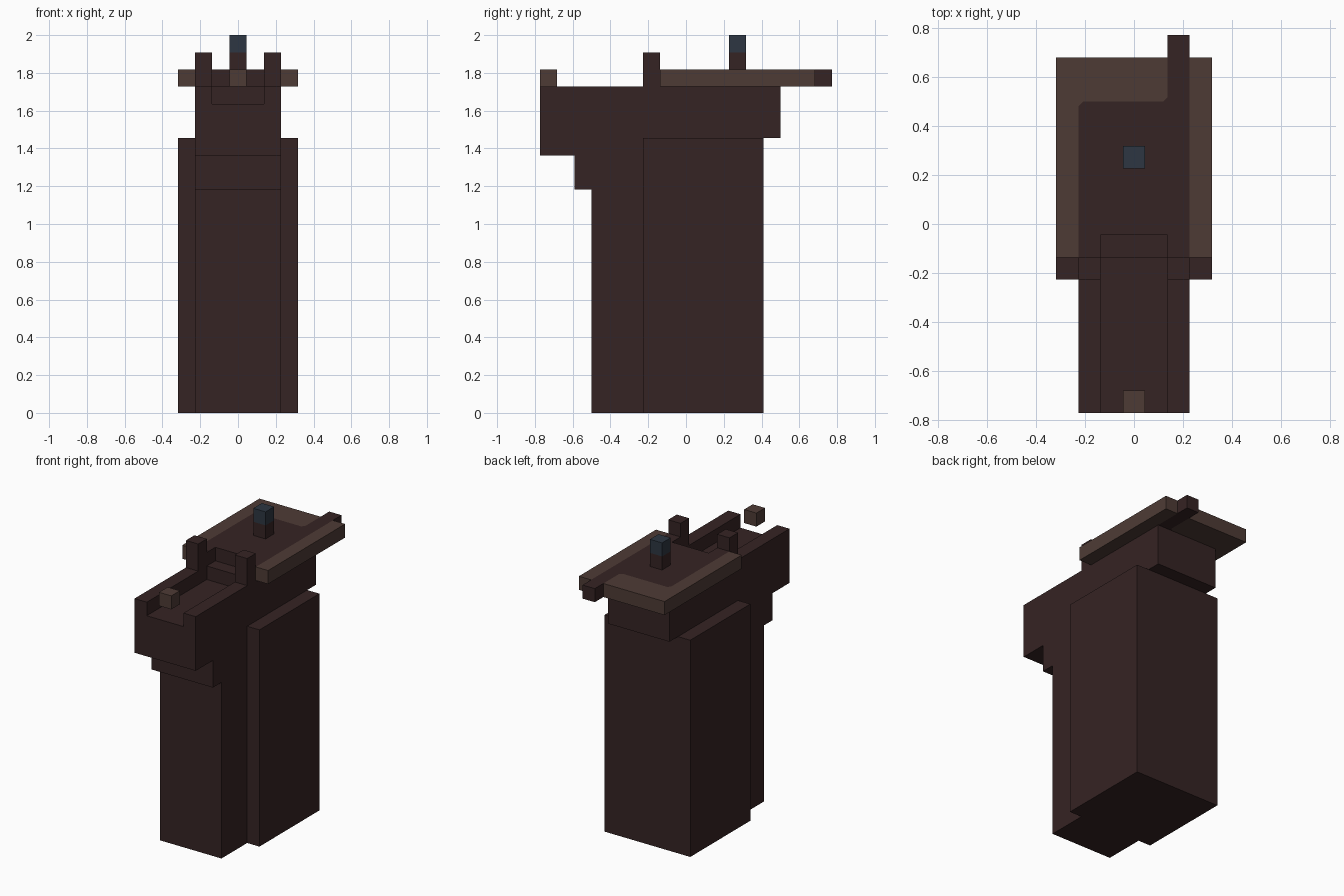
import bpy
import bmesh
from mathutils import Vector

old = bpy.data.objects.get("Cube")
if old:
    bpy.data.objects.remove(old, do_unlink=True)

U = 1 / 11  # one block unit


def material(name, rgb):
    mat = bpy.data.materials.new(name)
    mat.use_nodes = True
    mat.diffuse_color = (*rgb, 1)
    mat.node_tree.nodes["Principled BSDF"].inputs["Base Color"].default_value = (*rgb, 1)
    return mat


dark = material("dark brown", (0.036, 0.017, 0.017))
light = material("light brown", (0.076, 0.044, 0.036))
blue = material("slate blue", (0.026, 0.037, 0.054))


def prism(name, points, sweep, mat):
    """Sweep a closed outline (in block units) along a vector."""
    bm = bmesh.new()
    face = bm.faces.new([bm.verts.new(Vector(p) * U) for p in points])
    ext = bmesh.ops.extrude_face_region(bm, geom=[face], use_keep_orig=True)
    moved = [g for g in ext["geom"] if isinstance(g, bmesh.types.BMVert)]
    bmesh.ops.translate(bm, verts=moved, vec=Vector(sweep) * U)
    bmesh.ops.recalc_face_normals(bm, faces=bm.faces)
    mesh = bpy.data.meshes.new(name)
    bm.to_mesh(mesh)
    bm.free()
    mesh.materials.append(mat)
    obj = bpy.data.objects.new(name, mesh)
    bpy.context.collection.objects.link(obj)
    return obj


def slab(name, outline, z0, z1, mat):
    return prism(name, [(x, y, z0) for x, y in outline], (0, 0, z1 - z0), mat)


def box(name, x, y, z, mat):
    outline = [(x[0], y[0]), (x[1], y[0]), (x[1], y[1]), (x[0], y[1])]
    return slab(name, outline, z[0], z[1], mat)


# Stepped body, swept sideways from its side profile
side = [(-5.5, 0), (-2.5, 0), (-2.5, 16), (5.5, 16), (5.5, 19), (-8.5, 19),
        (-8.5, 15), (-6.5, 15), (-6.5, 13), (-5.5, 13)]
body = prism("body", [(-2.5, y, z) for y, z in side], (5, 0, 0), dark)

# Open channel along the top of the nose
cutter = box("channel_cutter", (-1.5, 1.5), (-9, -1.5), (18, 20), dark)
cutter.hide_render = True
cut = body.modifiers.new("channel", "BOOLEAN")
cut.operation = "DIFFERENCE"
cut.solver = "EXACT"
cut.object = cutter
bpy.context.view_layer.objects.active = body
bpy.ops.object.modifier_apply(modifier=cut.name)
bpy.data.objects.remove(cutter, do_unlink=True)

# Wide rear block
box("rear_block", (-3.5, 3.5), (-2.5, 4.5), (0, 16), dark)

# Top deck with front notch and rear tail
deck = [(-2.5, -1.5), (-1.5, -1.5), (-1.5, -0.5), (1.5, -0.5), (1.5, -1.5),
        (2.5, -1.5), (2.5, 8.5), (1.5, 8.5), (1.5, 5.7), (1.3, 5.5),
        (-2.3, 5.5), (-2.5, 5.3)]
slab("deck", deck, 19, 20, dark)

# Pale brim around the deck
brim = [(-3.5, -1.5), (-2.5, -1.5), (-2.5, 5.3), (-2.3, 5.5), (1.3, 5.5),
        (1.5, 5.7), (1.5, 7.5), (-3.5, 7.5)]
slab("brim_right_and_back", brim, 19, 20, light)
box("brim_left", (2.5, 3.5), (-1.5, 7.5), (19, 20), light)

# Pair of posts on the channel walls
for label, x in (("right", -2), ("left", 2)):
    box("post_" + label, (x - 0.5, x + 0.5), (-2.5, -1.5), (19, 21), dark)

# Rear peg with its coloured tip, and the floating front bead
box("peg", (-0.5, 0.5), (2.5, 3.5), (20, 21), dark)
box("peg_tip", (-0.5, 0.5), (2.5, 3.5), (21, 22), blue)
box("front_bead", (-0.5, 0.5), (-8.5, -7.5), (19, 20), light)
